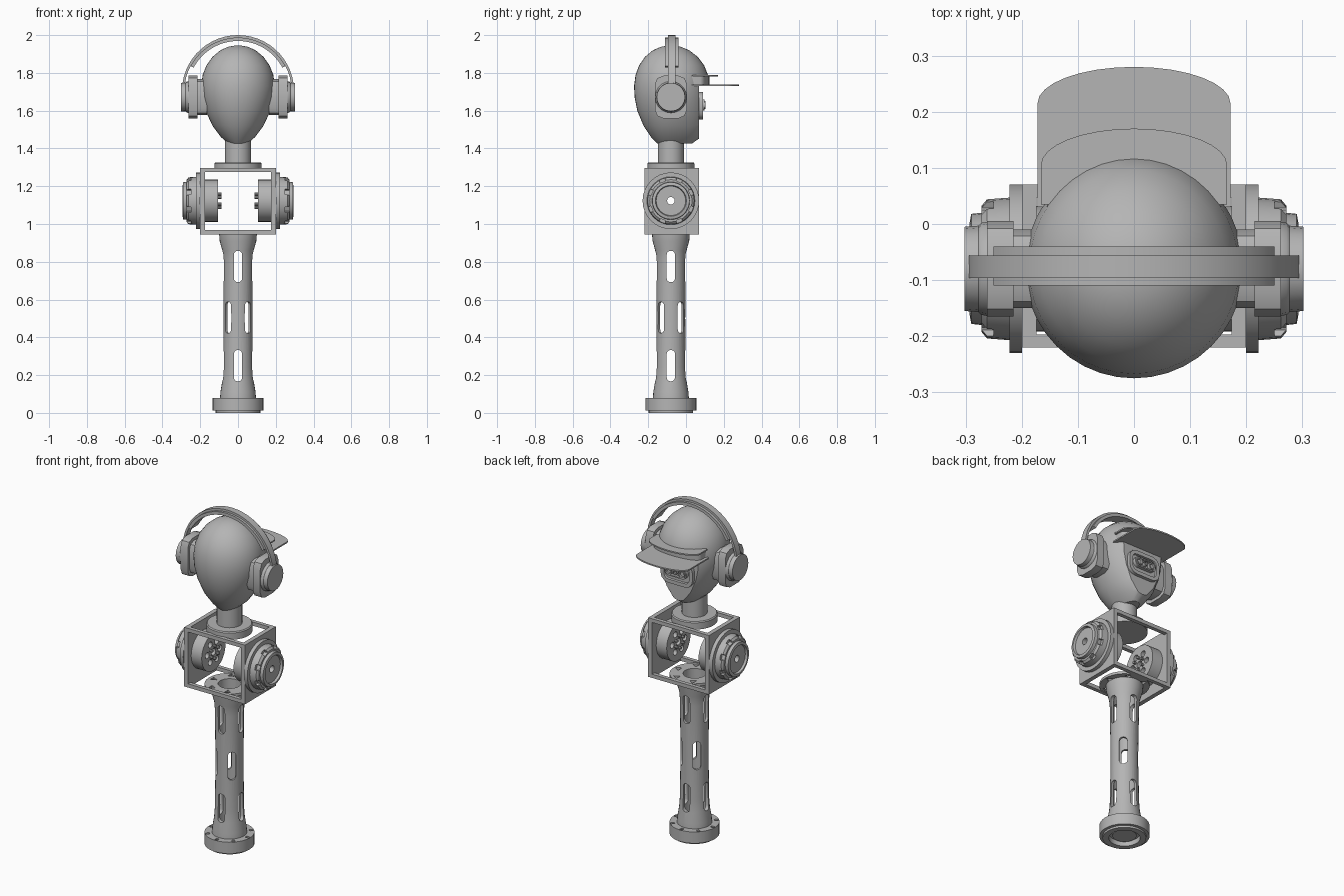
import bpy, bmesh
from math import sin, cos, pi, radians
from mathutils import Matrix, Vector

if "Cube" in bpy.data.objects:
    bpy.data.objects.remove(bpy.data.objects["Cube"])

grey = bpy.data.materials.new("plain_grey")
grey.use_nodes = True
grey.diffuse_color = (0.46, 0.46, 0.46, 1)
grey.node_tree.nodes["Principled BSDF"].inputs["Base Color"].default_value = grey.diffuse_color

MID = -0.08      # depth of the main vertical axis
parts = []


def frame(origin, x, y, z):
    """Matrix that maps local axes to the given directions."""
    m = Matrix((x, y, z)).transposed().to_4x4()
    m.translation = origin
    return m


def upright(x=0, y=MID, z=0):
    return Matrix.Translation((x, y, z))


def facing(x=0, y=0, z=0):
    return frame((x, y, z), (1, 0, 0), (0, 0, 1), (0, 1, 0))


def sideways(s, z):
    return frame((0, MID, z), (0, 1, 0), (0, 0, 1), (s, 0, 0))


def finish(name, bm, matrix=None, keep=True):
    if matrix:
        bm.transform(matrix)
    bmesh.ops.remove_doubles(bm, verts=bm.verts, dist=1e-5)
    bmesh.ops.recalc_face_normals(bm, faces=bm.faces)
    mesh = bpy.data.meshes.new(name)
    bm.to_mesh(mesh)
    bm.free()
    mesh.materials.append(grey)
    ob = bpy.data.objects.new(name, mesh)
    bpy.context.collection.objects.link(ob)
    if keep:
        parts.append(ob)
    return ob


def loft(bm, rings, closed=False):
    """Skin rings of points; the ends are capped unless the loft is closed."""
    rings = [[bm.verts.new(p) for p in r] for r in rings]
    n = len(rings[0])
    pairs = list(zip(rings, rings[1:])) + ([(rings[-1], rings[0])] if closed else [])
    for a, b in pairs:
        for i in range(n):
            j = (i + 1) % n
            bm.faces.new((a[i], a[j], b[j], b[i]))
    if not closed:
        bm.faces.new(rings[0])
        bm.faces.new(rings[-1])


def lathe(name, profile, matrix, segs=32, hollow=False, keep=True):
    bm = bmesh.new()
    turn = [2 * pi * i / segs for i in range(segs)]
    loft(bm, [[(r * cos(a), r * sin(a), h) for a in turn] for r, h in profile], hollow)
    return finish(name, bm, matrix, keep)


def disc(name, r, h0, h1, matrix, segs=32, keep=True):
    return lathe(name, [(r, h0), (r, h1)], matrix, segs, keep=keep)


def prism(name, outline, h0, h1, matrix=None, rim=0, sink=0, keep=True):
    bm = bmesh.new()
    loft(bm, [[(x, y, h) for x, y in outline] for h in (h0, h1)])
    bmesh.ops.recalc_face_normals(bm, faces=bm.faces)
    if rim:
        bm.faces.ensure_lookup_table()
        face = bm.faces[-1]
        bmesh.ops.inset_individual(bm, faces=[face], thickness=rim)
        bmesh.ops.inset_individual(bm, faces=[face], thickness=0.002, depth=-sink)
    return finish(name, bm, matrix, keep)


def box(name, lo, hi, keep=True):
    outline = [(lo[0], lo[1]), (hi[0], lo[1]), (hi[0], hi[1]), (lo[0], hi[1])]
    return prism(name, outline, lo[2], hi[2], keep=keep)


def stadium(half_w, half_h, r, steps=6):
    """Rounded rectangle outline."""
    pts = []
    for k, (sx, sy) in enumerate(((1, 1), (-1, 1), (-1, -1), (1, -1))):
        for i in range(steps + 1):
            a = pi / 2 * (k + i / steps)
            pts.append((sx * (half_w - r) + r * cos(a), sy * (half_h - r) + r * sin(a)))
    return pts


def cut(ob, cutter):
    cutter.hide_render = True
    mod = ob.modifiers.new("cut", 'BOOLEAN')
    mod.operation, mod.solver, mod.object = 'DIFFERENCE', 'EXACT', cutter
    bpy.context.view_layer.objects.active = ob
    bpy.ops.object.modifier_apply(modifier=mod.name)
    bpy.data.objects.remove(cutter)


# Foot with recessed underside and notched top edge
foot = lathe("foot", [(0.085, 0.03), (0.085, 0), (0.118, 0), (0.118, 0.012), (0.135, 0.012),
                      (0.135, 0.08), (0.05, 0.08)], upright())
disc("foot_inner_disc", 0.065, 0.015, 0.035, upright())
for i in range(8):
    turn = upright() @ Matrix.Rotation(i * pi / 4, 4, 'Z')
    cut(foot, prism("notch", stadium(0.012, 0.008, 0.003, 1), 0.07, 0.09,
                    turn @ Matrix.Translation((0.12, 0, 0)), keep=False))

# Hollow column with three tiers of slots
column = lathe("column", [(0.095, 0.08), (0.093, 0.11), (0.083, 0.17), (0.078, 0.24), (0.076, 0.5),
                          (0.078, 0.8), (0.083, 0.86), (0.097, 0.91), (0.1, 0.947),
                          (0.062, 0.947), (0.062, 0.08)], upright(), hollow=True)
for z, start in ((0.25, 0), (0.505, 45), (0.775, 0)):
    for k in (0, 90):
        turn = upright(z=z) @ Matrix.Rotation(radians(start + k), 4, 'Z') @ facing()
        cut(column, prism("slot", stadium(0.022, 0.083, 0.02, 3), -0.2, 0.2, turn, keep=False))

# Open torso frame: crossbars, pierced floor disc, side plates
for y0, side in ((-0.22, "back"), (0.047, "front")):
    for z0, level in ((0.945, "lower"), (1.275, "upper")):
        box(f"{level}_{side}_bar", (-0.19, y0, z0), (0.19, y0 + 0.023, z0 + 0.022))
floor = lathe("floor_disc", [(0.062, 0.947), (0.135, 0.947), (0.135, 0.962), (0.062, 0.962)],
              upright(), hollow=True)
for i in range(6):
    a = i * pi / 3
    cut(floor, disc("floor_hole", 0.022, 0.93, 0.98,
                    upright(0.105 * cos(a), MID + 0.105 * sin(a)), 3, keep=False))

# Side plates with round shoulder drums, pierced along their axis
for s, side in ((1, "left"), (-1, "right")):
    axis = sideways(s, 1.123)
    lo, hi = sorted((s * 0.174, s * 0.2))
    plate = box(f"{side}_side_plate", (lo, -0.22, 0.945), (hi, 0.07, 1.297))
    cut(plate, disc("bore", 0.1, 0.1, 0.3, axis, keep=False))
    drum = lathe(f"{side}_shoulder", [
        (0.02, 0.105), (0.112, 0.105), (0.112, 0.2), (0.15, 0.2), (0.15, 0.222), (0.127, 0.222),
        (0.124, 0.262), (0.112, 0.272), (0.1, 0.272), (0.098, 0.29), (0.082, 0.293),
        (0.078, 0.28), (0.02, 0.28)], axis, hollow=True)
    for i in range(6):
        a = i * pi / 3
        hole = axis @ Matrix.Translation((0.06 * cos(a), 0.06 * sin(a), 0))
        cut(drum, disc("drum_hole", 0.018, 0.08, 0.14, hole, 12, keep=False))
        stud = axis @ Matrix.Translation((0.036 * cos(a + 0.5), 0.036 * sin(a + 0.5), 0))
        disc(f"{side}_drum_stud_{i}", 0.008, 0.088, 0.11, stud, 8)
    for i in range(8):
        turn = axis @ Matrix.Rotation((i + 0.5) * pi / 4, 4, 'Z') @ Matrix.Translation((0.118, 0, 0))
        cut(drum, prism("notch", stadium(0.01, 0.016, 0.003, 1), 0.25, 0.3, turn, keep=False))

# Collar and neck
lathe("collar", [(0.06, 1.28), (0.125, 1.28), (0.125, 1.32), (0.12, 1.326), (0.06, 1.326)], upright())
disc("neck", 0.069, 1.3, 1.47, upright())

# Egg-shaped head: height, half width, depth behind and ahead of the axis
rings = [(1.425, 0.05, 0.07, 0.11), (1.46, 0.09, 0.105, 0.16), (1.52, 0.135, 0.145, 0.185),
         (1.6, 0.172, 0.178, 0.2), (1.67, 0.19, 0.192, 0.204), (1.73, 0.195, 0.195, 0.204),
         (1.79, 0.187, 0.187, 0.196), (1.84, 0.167, 0.168, 0.176), (1.885, 0.135, 0.137, 0.142),
         (1.92, 0.093, 0.095, 0.097), (1.938, 0.053, 0.053, 0.053), (1.945, 0.015, 0.015, 0.015)]
bm = bmesh.new()
around = [2 * pi * i / 40 for i in range(40)]
loft(bm, [[(w * cos(a), MID + sin(a) * (f if sin(a) > 0 else b), z) for a in around]
          for z, w, b, f in rings])
head = finish("head", bm)
cut(head, box("face_cutter", (-0.4, 0.07, 1.3), (0.4, 0.4, 1.735), keep=False))

# Face panel with two eyes and a centre sensor
prism("face_panel", stadium(0.105, 0.073, 0.05, 3), 0.06, 0.09, facing(z=1.625), 0.022, 0.012)
prism("eye_bar", stadium(0.072, 0.03, 0.03), 0.07, 0.098, facing(z=1.63), 0.007, 0.012)
for x, r, name in ((0.043, 0.022, "left_eye"), (-0.043, 0.022, "right_eye"), (0, 0.013, "sensor")):
    lathe(name, [(r, 0.075), (r, 0.104), (r * 0.7, 0.104), (r * 0.6, 0.096)], facing(x, 0, 1.63), 16)


# Cap visor: brim, band and upper lip
def visor(half_w, back, side, tip):
    arc = [pi * i / 16 for i in range(17)]
    return ([(-half_w, back), (half_w, back)]
            + [(half_w * cos(a), side + (tip - side) * sin(a)) for a in arc])


prism("visor_brim", visor(0.172, 0.03, 0.215, 0.28), 1.731, 1.739)
prism("visor_band", visor(0.155, 0.03, 0.075, 0.125), 1.735, 1.786)
prism("visor_lip", visor(0.166, 0.035, 0.105, 0.17), 1.782, 1.79)


# Headphones: outer band, inner pad and ear cups
def arch(r0, r1, start):
    sweep = [radians(start + (180 - 2 * start) * i / 28) for i in range(29)]
    return ([(r1 * cos(a), r1 * sin(a)) for a in sweep]
            + [(r0 * cos(a), r0 * sin(a)) for a in reversed(sweep)])


prism("headband", arch(0.284, 0.297, -6), -0.096, -0.056, facing(z=1.703))
prism("headband_pad", arch(0.266, 0.284, 28), -0.11, -0.04, facing(z=1.703))
for s, side in ((1, "left"), (-1, "right")):
    axis = sideways(s, 1.672)
    prism(f"{side}_ear_cushion", stadium(0.085, 0.113, 0.045, 2), 0.215, 0.262, axis)
    prism(f"{side}_ear_pad", stadium(0.07, 0.095, 0.04, 2), 0.165, 0.215, axis)
    lathe(f"{side}_ear_cap", [(0.085, 0.255), (0.082, 0.272), (0.077, 0.277), (0.075, 0.302)], axis, 20)

# Smooth the curved surfaces and keep the edges sharp
bpy.ops.object.select_all(action='DESELECT')
for ob in parts:
    ob.select_set(True)
bpy.context.view_layer.objects.active = head
bpy.ops.object.shade_smooth_by_angle(angle=radians(35))
